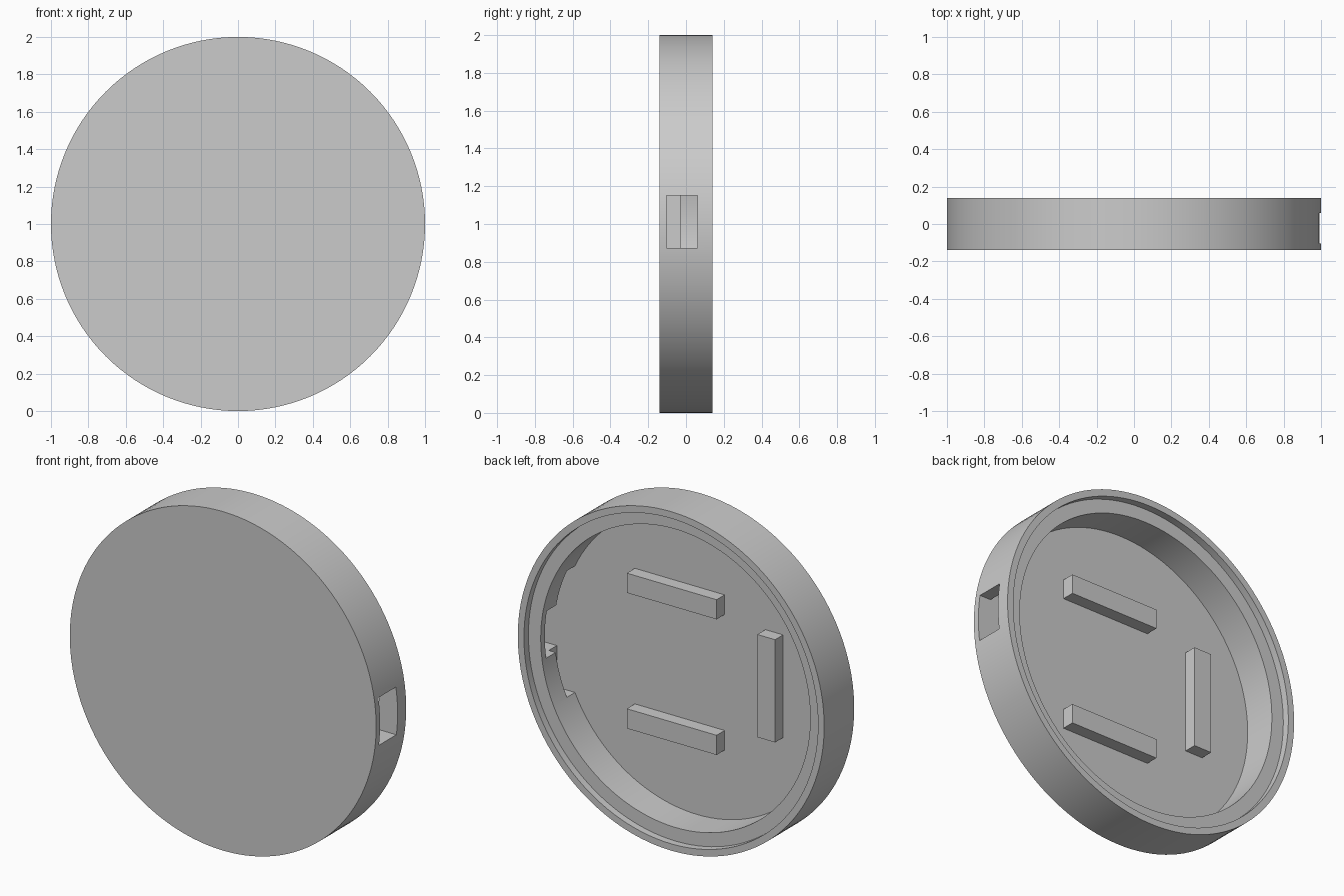
import bpy, bmesh, math
from mathutils import Matrix, Vector

cube = bpy.data.objects.get("Cube")
if cube:
    bpy.data.objects.remove(cube, do_unlink=True)

# Main levels along y (front to back)
FRONT, FLOOR, BAR_TOP, LEDGE, BACK = -0.14, -0.103, -0.028, 0.098, 0.14
CENTRE_Z = 1.0

grey = bpy.data.materials.new("plain_grey")
grey.use_nodes = True
colour = (0.6, 0.6, 0.6, 1)
grey.diffuse_color = colour
grey.node_tree.nodes["Principled BSDF"].inputs["Base Color"].default_value = colour


def make_object(name, bm):
    mesh = bpy.data.meshes.new(name)
    bmesh.ops.recalc_face_normals(bm, faces=bm.faces)
    bm.to_mesh(mesh)
    bm.free()
    obj = bpy.data.objects.new(name, mesh)
    mesh.materials.append(grey)
    bpy.context.collection.objects.link(obj)
    return obj


def box(name, x, y, z):
    """Box from (low, high) pairs."""
    bm = bmesh.new()
    size = [b - a for a, b in (x, y, z)]
    mid = Vector([(a + b) / 2 for a, b in (x, y, z)])
    bmesh.ops.create_cube(bm, size=1, matrix=Matrix.Translation(mid) @ Matrix.Diagonal((*size, 1)))
    return make_object(name, bm)


# Round case: half section (radius, y) turned about the y axis
section = [(0, FRONT), (1, FRONT), (1, BACK), (0.96, BACK),
           (0.96, LEDGE), (0.88, LEDGE), (0.88, FLOOR), (0, FLOOR)]
bm = bmesh.new()
verts = [bm.verts.new((r, y, CENTRE_Z)) for r, y in section]
edges = [bm.edges.new(pair) for pair in zip(verts, verts[1:])]
bmesh.ops.spin(bm, geom=verts + edges, cent=(0, 0, CENTRE_Z), axis=(0, 1, 0),
               angle=math.tau, steps=128)
bmesh.ops.remove_doubles(bm, verts=bm.verts, dist=0.0005)
case = make_object("round_case", bm)

# Side window through the wall, and a shallow pocket undercutting the wall
cutters = [box("window_cutter", (0.7, 1.1), (FLOOR, 0.06), (0.872, 1.152)),
           box("pocket_cutter", (0.7, 0.915), (FLOOR, BAR_TOP), (0.627, 1.373))]
bpy.context.view_layer.objects.active = case
for cutter in cutters:
    cutter.hide_render = True
    mod = case.modifiers.new("cut", "BOOLEAN")
    mod.operation = "DIFFERENCE"
    mod.solver = "EXACT"
    mod.object = cutter
    bpy.ops.object.modifier_apply(modifier=mod.name)
    bpy.data.objects.remove(cutter, do_unlink=True)

bpy.ops.object.select_all(action="DESELECT")
case.select_set(True)
bpy.ops.object.shade_smooth_by_angle(angle=math.radians(30))

# Raised bars on the inner floor
depth = (FLOOR - 0.005, BAR_TOP)
for name, mid in (("upper_bar", 1.406), ("lower_bar", 0.606)):
    box(name, (-0.18, 0.406), depth, (mid - 0.058, mid + 0.058))
box("upright_bar", (-0.562, -0.446), depth, (0.724, 1.33))
